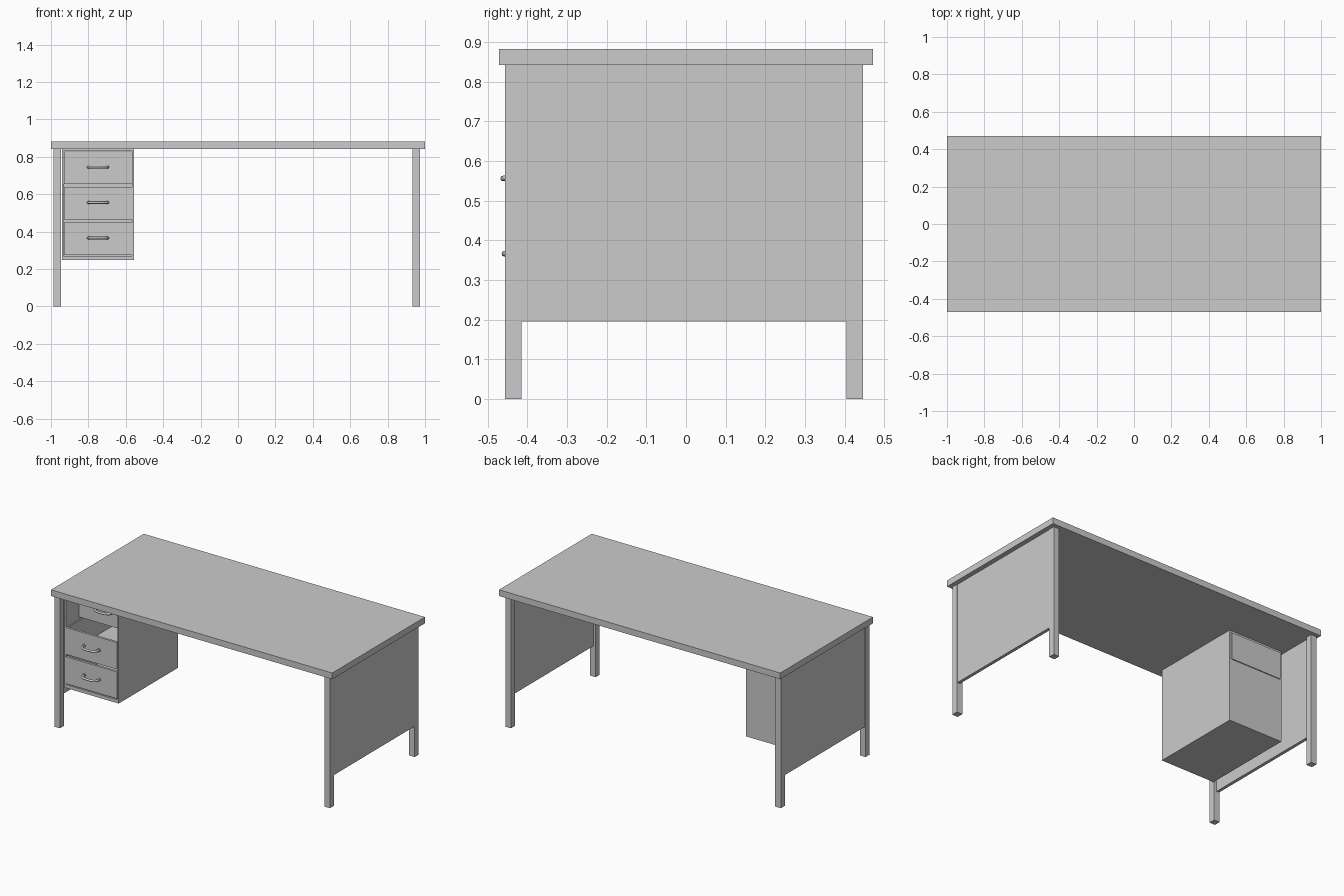
import bpy, bmesh
from mathutils import Vector

if "Cube" in bpy.data.objects:
    bpy.data.objects.remove(bpy.data.objects["Cube"])


def boxes(name, spans):
    """One object made of boxes, each given as (x0, x1, y0, y1, z0, z1)."""
    bm = bmesh.new()
    for x0, x1, y0, y1, z0, z1 in spans:
        cube = bmesh.ops.create_cube(bm, size=1)
        for v in cube["verts"]:
            v.co = Vector((x1 if v.co.x > 0 else x0,
                           y1 if v.co.y > 0 else y0,
                           z1 if v.co.z > 0 else z0))
    mesh = bpy.data.meshes.new(name)
    bm.to_mesh(mesh)
    bm.free()
    obj = bpy.data.objects.new(name, mesh)
    bpy.context.collection.objects.link(obj)
    return obj


def handle(name, x, y, z):
    """Bowed round pull with two small mounting collars."""
    curve = bpy.data.curves.new(name, "CURVE")
    curve.dimensions = "3D"
    curve.bevel_depth = 0.007
    curve.bevel_resolution = 2
    curve.resolution_u = 4
    curve.use_fill_caps = True
    path = [(-.053, .002), (-.053, -.02), (-.046, -.032), (-.02, -.041),
            (.02, -.041), (.046, -.032), (.053, -.02), (.053, .002)]
    spline = curve.splines.new("NURBS")
    spline.points.add(len(path) - 1)
    for p, (px, py) in zip(spline.points, path):
        p.co = (x + px, y + py, z, 1)
    spline.use_endpoint_u = True
    spline.order_u = 3
    obj = bpy.data.objects.new(name, curve)
    bpy.context.collection.objects.link(obj)
    for side in (-1, 1):
        bpy.ops.mesh.primitive_cylinder_add(
            vertices=12, radius=0.011, depth=0.006,
            location=(x + side * .053, y - .003, z), rotation=(1.5708, 0, 0))
        bpy.context.object.name = name + "_collar"
        bpy.ops.object.shade_smooth_by_angle()


# Table top
boxes("table_top", [(-1, 1, -.471, .471, .842, .882)])

# Legs
for xn, x in (("left", -.987), ("right", .933)):
    for yn, y in (("front", -.456), ("back", .405)):
        boxes(f"{yn}_{xn}_leg", [(x, x + .04, y, y + .041, 0, .842)])

# Side panels between the legs
boxes("left_side_panel", [(-.984, -.964, -.415, .405, .195, .842)])
boxes("right_side_panel", [(.95, .97, -.415, .405, .195, .842)])

# Drawer cabinet, open at the front, with a slot in the back for the top drawer
L, R, F, B, Z0, Z1 = -.942, -.557, -.416, .187, .248, .842
boxes("drawer_cabinet", [
    (L, L + .01, F, B, Z0, Z1),
    (R - .01, R, F, B, Z0, Z1),
    (L + .01, R - .01, F, B, Z0, Z0 + .022),
    (L + .01, R - .01, F, B, Z1 - .01, Z1),
    (L + .01, R - .01, B - .01, B, Z0 + .022, .655),
])

# Drawers: open-topped boxes, the top one pushed inwards
dl, dr, w = -.93, -.568, .008
for name, y, z in (("top", -.285, .655), ("middle", -.42, .466), ("bottom", -.417, .276)):
    back, top = y + .478, z + .173
    boxes(name + "_drawer", [
        (dl, dr, y, y + .015, z, top),
        (dl, dr, back - w, back, z, top),
        (dl, dl + w, y + .015, back - w, z, top),
        (dr - w, dr, y + .015, back - w, z, top),
        (dl + w, dr - w, y + .015, back - w, z, z + w),
    ])
    handle(name + "_handle", -.748, y, z + .09)
